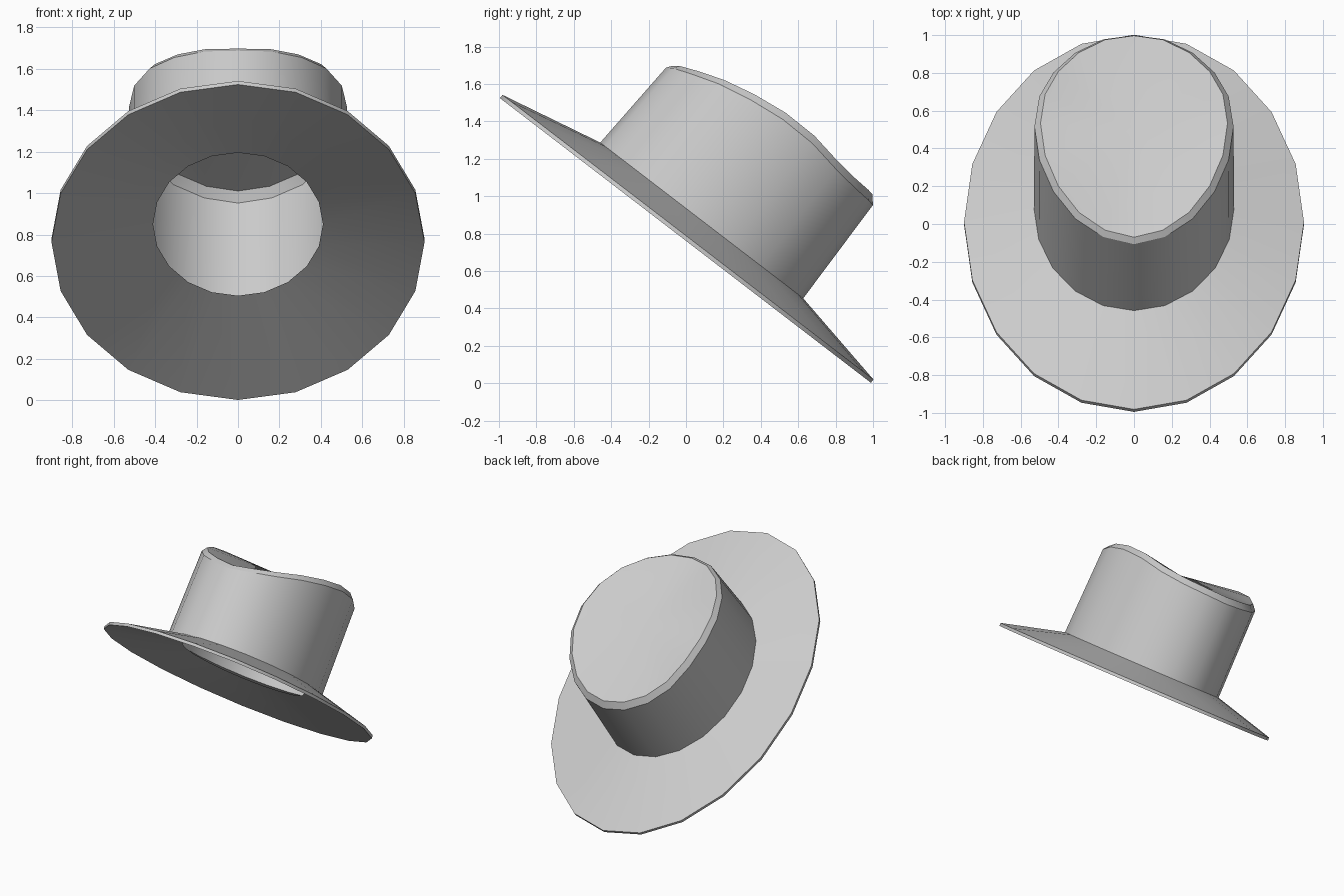
import bpy, bmesh
from math import sin, cos, pi, radians
from mathutils import Vector, Matrix

if "Cube" in bpy.data.objects:
    bpy.data.objects.remove(bpy.data.objects["Cube"])

N = 20
TILT = Matrix.Translation((0, -0.003, 0.763)) @ Matrix.Rotation(radians(-37.5), 4, 'X')

def ring(bm, rx, front, back, height):
    """Elliptical ring starting at the front; height is a number or a list front to back."""
    vs = []
    c, r = (front + back) / 2, (back - front) / 2
    for i in range(N):
        a = 2 * pi * i / N
        h = height[min(i, N - i)] if isinstance(height, list) else height
        vs.append(bm.verts.new(TILT @ Vector((rx * sin(a), c - r * cos(a), h))))
    return vs

def bridge(bm, a, b):
    for i in range(N):
        j = (i + 1) % N
        bm.faces.new((a[i], a[j], b[j], b[i]))

def finish(bm, name):
    me = bpy.data.meshes.new(name)
    bm.to_mesh(me)
    bm.free()
    ob = bpy.data.objects.new(name, me)
    bpy.context.collection.objects.link(ob)
    bpy.ops.object.select_all(action='DESELECT')
    ob.select_set(True)
    bpy.context.view_layer.objects.active = ob
    bpy.ops.object.shade_smooth_by_angle(angle=radians(30))

# brim: underside from the head opening, thin outer edge, sloping upper side
bm = bmesh.new()
rings = [ring(bm, 0.41, -0.567, 0.567, 0.11), ring(bm, 0.9, -1.25, 1.25, 0.0),
         ring(bm, 0.9, -1.25, 1.25, 0.022), ring(bm, 0.53, -0.68, 0.688, 0.138)]
for a, b in zip(rings, rings[1:]):
    bridge(bm, b, a)
bmesh.ops.reverse_faces(bm, faces=bm.faces[:])
finish(bm, "brim")

# crown: wall, small chamfer and a dented top with an arched edge
edge = [.70, .722, .758, .806, .844, .868, .864, .833, .816, .810, .805]
low = [h - 0.03 - 0.0015 * i for i, h in enumerate(edge)]
bm = bmesh.new()
rings = [ring(bm, 0.53, -0.68, 0.688, 0.138), ring(bm, 0.527, -0.645, 0.68, low),
         ring(bm, 0.495, -0.622, 0.643, edge)]
for a, b in zip(rings, rings[1:]):
    bridge(bm, a, b)
mid = bm.verts.new(TILT @ Vector((0, 0.01, 0.815)))
for i in range(N):
    bm.faces.new((rings[-1][i], rings[-1][(i + 1) % N], mid))
finish(bm, "crown")
